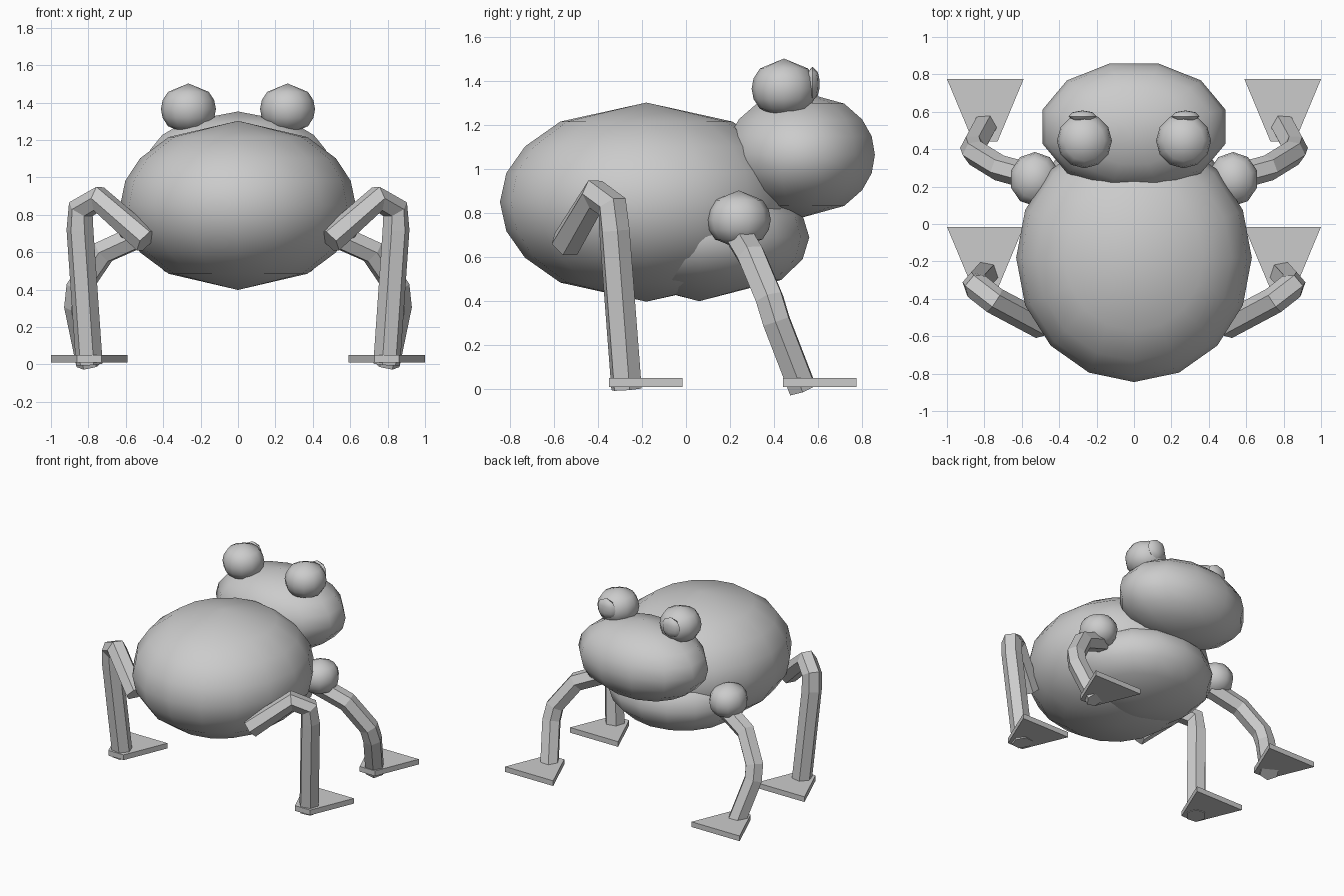
import bpy, bmesh, math
from mathutils import Matrix, Vector

cube = bpy.data.objects.get("Cube")
if cube:
    bpy.data.objects.remove(cube, do_unlink=True)

GREY = (0.6, 0.6, 0.6, 1.0)
mat = bpy.data.materials.new("plain_grey")
mat.use_nodes = True
mat.diffuse_color = GREY
for node in mat.node_tree.nodes:
    if node.type == 'BSDF_PRINCIPLED':
        node.inputs["Base Color"].default_value = GREY

# Ring angles measured from the pole, in degrees
FINE = (0, 36, 56, 73, 90, 107, 124, 144, 180)
COARSE = (0, 48, 70, 90, 110, 132, 180)


def select_only(obj):
    bpy.ops.object.select_all(action='DESELECT')
    obj.select_set(True)
    bpy.context.view_layer.objects.active = obj


def add_mesh(name, bm):
    bmesh.ops.recalc_face_normals(bm, faces=bm.faces)
    mesh = bpy.data.meshes.new(name)
    bm.to_mesh(mesh)
    bm.free()
    mesh.materials.append(mat)
    obj = bpy.data.objects.new(name, mesh)
    bpy.context.collection.objects.link(obj)
    return obj


def ball(name, centre, radii, sides, rings, turn=0.0, smooth=40):
    """Ellipsoid spun from a half-circle profile with the given ring angles."""
    bm = bmesh.new()
    profile = [bm.verts.new((0, -math.sin(math.radians(a)), math.cos(math.radians(a))))
               for a in rings]
    edges = [bm.edges.new(pair) for pair in zip(profile, profile[1:])]
    bmesh.ops.spin(bm, geom=profile + edges, cent=(0, 0, 0), axis=(0, 0, 1),
                   angle=math.tau, steps=sides)
    bmesh.ops.remove_doubles(bm, verts=bm.verts, dist=0.001)
    bm.transform(Matrix.Translation(Vector(centre)) @ Matrix.Diagonal((*radii, 1))
                 @ Matrix.Rotation(turn, 4, 'Z'))
    obj = add_mesh(name, bm)
    select_only(obj)
    bpy.ops.object.shade_smooth_by_angle(angle=math.radians(smooth))
    return obj


def limb(name, points, radius):
    """Faceted six-sided tube along a bent path."""
    curve = bpy.data.curves.new(name, 'CURVE')
    curve.dimensions = '3D'
    curve.bevel_depth = radius
    curve.bevel_resolution = 1
    curve.use_fill_caps = True
    spline = curve.splines.new('POLY')
    spline.points.add(len(points) - 1)
    for point, co in zip(spline.points, points):
        point.co = (*co, 1)
    curve.materials.append(mat)
    obj = bpy.data.objects.new(name, curve)
    bpy.context.collection.objects.link(obj)
    select_only(obj)
    bpy.ops.object.convert(target='MESH')
    obj = bpy.context.object
    for poly in obj.data.polygons:
        poly.use_smooth = False


def foot(name, x, heel, toe):
    """Flat wedge, narrow at the heel and wide at the toes."""
    bm = bmesh.new()
    outline = [(-0.065, heel), (0.065, heel), (0.205, toe), (-0.205, toe)]
    face = bm.faces.new([bm.verts.new((x + dx, y, 0.01)) for dx, y in outline])
    up = bmesh.ops.extrude_face_region(bm, geom=[face])["geom"]
    bmesh.ops.translate(bm, vec=(0, 0, 0.04),
                        verts=[v for v in up if isinstance(v, bmesh.types.BMVert)])
    add_mesh(name, bm)


# Trunk and head
ball("body", (0, -0.18, 0.85), (0.63, 0.665, 0.452), 16, FINE)
ball("belly", (0, 0.06, 0.69), (0.525, 0.50, 0.29), 16, COARSE, smooth=60)
ball("head", (0, 0.52, 1.065), (0.507, 0.35, 0.287), 12, FINE, math.radians(15), 60)

THIGH = [(0.49, -0.545, 0.66), (0.745, -0.41, 0.885), (0.84, -0.335, 0.83),
         (0.845, -0.325, 0.72), (0.795, -0.27, 0.0)]
ARM = [(0.50, 0.24, 0.70), (0.72, 0.30, 0.60), (0.85, 0.38, 0.41),
       (0.86, 0.41, 0.31), (0.795, 0.53, 0.0)]

# Paired parts
for side, s in (("left", 1), ("right", -1)):
    ball(side + "_eye", (s * 0.265, 0.445, 1.365), (0.147, 0.147, 0.137), 12, COARSE,
         smooth=60)
    ball(side + "_pupil", (s * 0.275, 0.575, 1.387), (0.075, 0.032, 0.078), 8, COARSE)
    ball(side + "_shoulder", (s * 0.53, 0.24, 0.77), (0.135, 0.145, 0.133), 10, COARSE)
    limb(side + "_hind_leg", [(s * x, y, z) for x, y, z in THIGH], 0.073)
    limb(side + "_fore_leg", [(s * x, y, z) for x, y, z in ARM], 0.07)
    foot(side + "_hind_foot", s * 0.795, -0.35, -0.015)
    foot(side + "_fore_foot", s * 0.795, 0.44, 0.775)
